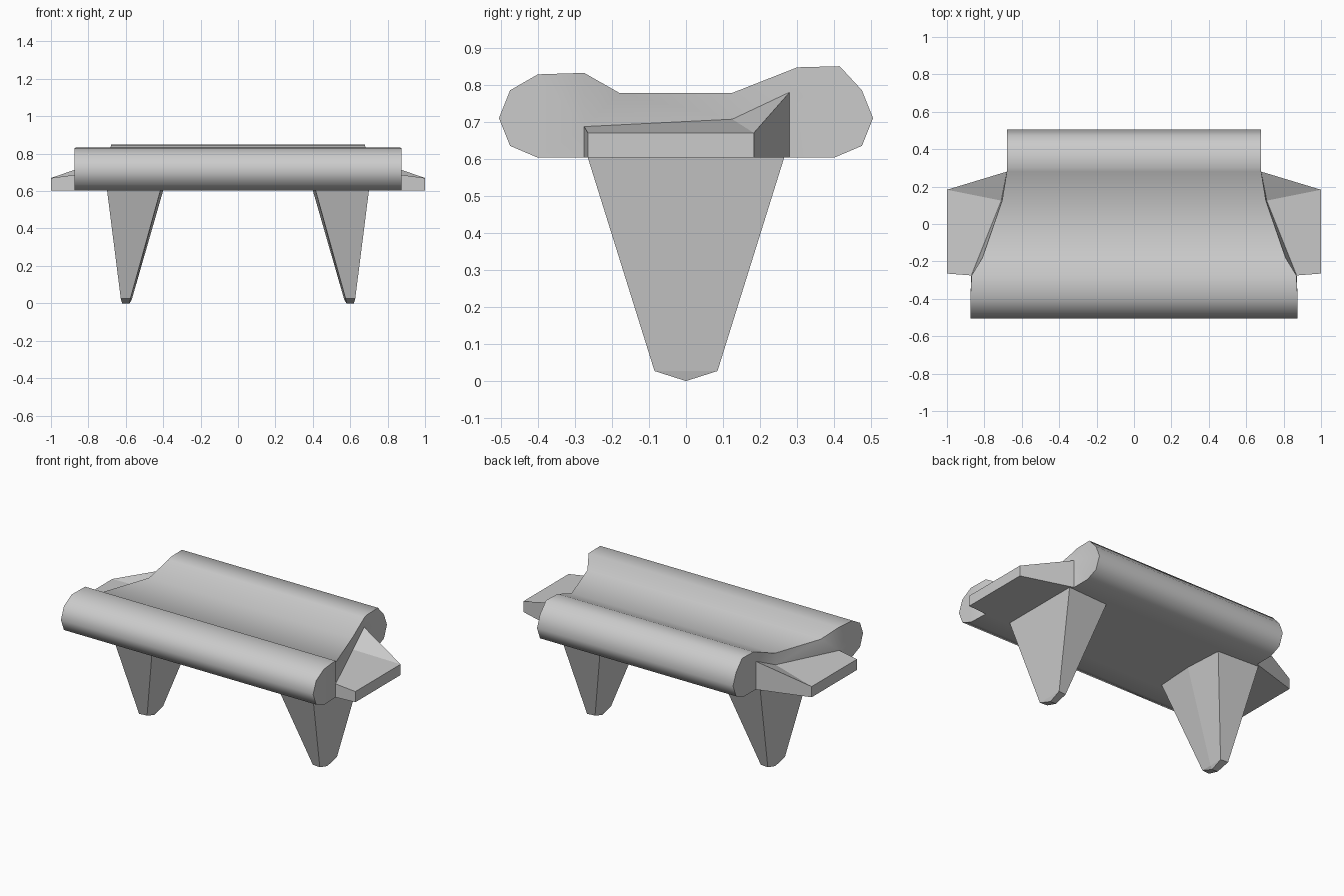
import bpy, bmesh, math

cube = bpy.data.objects.get("Cube")
if cube:
    bpy.data.objects.remove(cube)

mat = bpy.data.materials.new("light grey")
mat.use_nodes = True
GREY = (0.6, 0.6, 0.6, 1)
mat.diffuse_color = GREY
mat.node_tree.nodes["Principled BSDF"].inputs["Base Color"].default_value = GREY


def build(name, verts, faces, smooth=None):
    bm = bmesh.new()
    vs = [bm.verts.new(v) for v in verts]
    for f in faces:
        bm.faces.new([vs[i] for i in f])
    bmesh.ops.recalc_face_normals(bm, faces=bm.faces)
    mesh = bpy.data.meshes.new(name)
    bm.to_mesh(mesh)
    bm.free()
    mesh.materials.append(mat)
    ob = bpy.data.objects.new(name, mesh)
    bpy.context.collection.objects.link(ob)
    if smooth:
        bpy.ops.object.select_all(action='DESELECT')
        ob.select_set(True)
        bpy.context.view_layer.objects.active = ob
        bpy.ops.object.shade_smooth_by_angle(angle=math.radians(smooth))
    return ob


def frustum(lower, upper):
    """Join two equal rings of points into a closed solid."""
    n = len(lower)
    faces = [tuple(range(n)), tuple(range(n, 2 * n))]
    faces += [(i, (i + 1) % n, n + (i + 1) % n, n + i) for i in range(n)]
    return lower + upper, faces


# Seat: outline of (half width, y, z) from the front roll's underside over the top
Z = 0.603
outline = [(.87, -.275, Z), (.875, -.4, Z), (.875, -.475, .635), (.875, -.505, .71),
           (.875, -.475, .785), (.875, -.4, .828), (.868, -.275, .832),
           (.81, -.18, .778), (.705, .125, .778), (.68, .28, .839), (.68, .3, .847),
           (.68, .415, .85), (.68, .475, .785), (.68, .505, .71), (.68, .475, .635),
           (.68, .4, Z), (.68, .28, Z)]
# Points where each armrest meets the seat's side
joint = [(.87, -.275, .687), (.71, .125, .707), (.68, .28, .78)]
n, m = len(outline), len(outline) + len(joint)
verts = [(s * x, y, z) for s in (1, -1) for x, y, z in outline + joint]
faces = [(i, (i + 1) % n, m + (i + 1) % n, m + i) for i in range(n)]
caps = [(0, 1, 2, 3, 4, 5, 6, n), tuple(range(9, n)) + (n + 2,),
        (6, 7, n), (7, 8, n + 1, n), (8, 9, n + 2, n + 1), (0, n, n + 1, n + 2, n - 1)]
for o in (0, m):
    faces += [tuple(i + o for i in c) for c in caps]
build("seat", verts, faces, 50)

for side, s in (("left", 1), ("right", -1)):
    # Wedge armrest sloping out from the seat
    arm = [(1, -.265, Z), (1, .183, Z), (.68, .28, Z), (.87, -.275, Z),
           (1, -.265, .67), (1, .183, .67)] + joint
    build(side + "_armrest", [(s * x, y, z) for x, y, z in arm],
          [(0, 1, 2, 3), (0, 1, 5, 4), (1, 2, 8, 5), (0, 4, 6, 3),
           (4, 7, 6), (4, 5, 7), (5, 8, 7), (3, 6, 7, 8, 2)])

    # Tapered leg with a shallow ridge for a foot
    top = [(.70, -.265, Z), (.70, .265, Z), (.415, .25, Z), (.4, 0, Z), (.415, -.25, Z)]
    low = [(.627, -.085, .027), (.627, .085, .027), (.575, .08, .027),
           (.568, 0, .02), (.575, -.08, .027)]
    v, f = frustum([(s * x, y, z) for x, y, z in low], [(s * x, y, z) for x, y, z in top])
    # replace the flat foot by a ridge running across at floor level
    v += [(s * .62, 0, 0), (s * .58, 0, 0)]
    f[0] = (0, 10, 11, 4)
    f += [(1, 2, 11, 10), (0, 1, 10), (2, 3, 11), (3, 4, 11)]
    build(side + "_leg", v, f)
